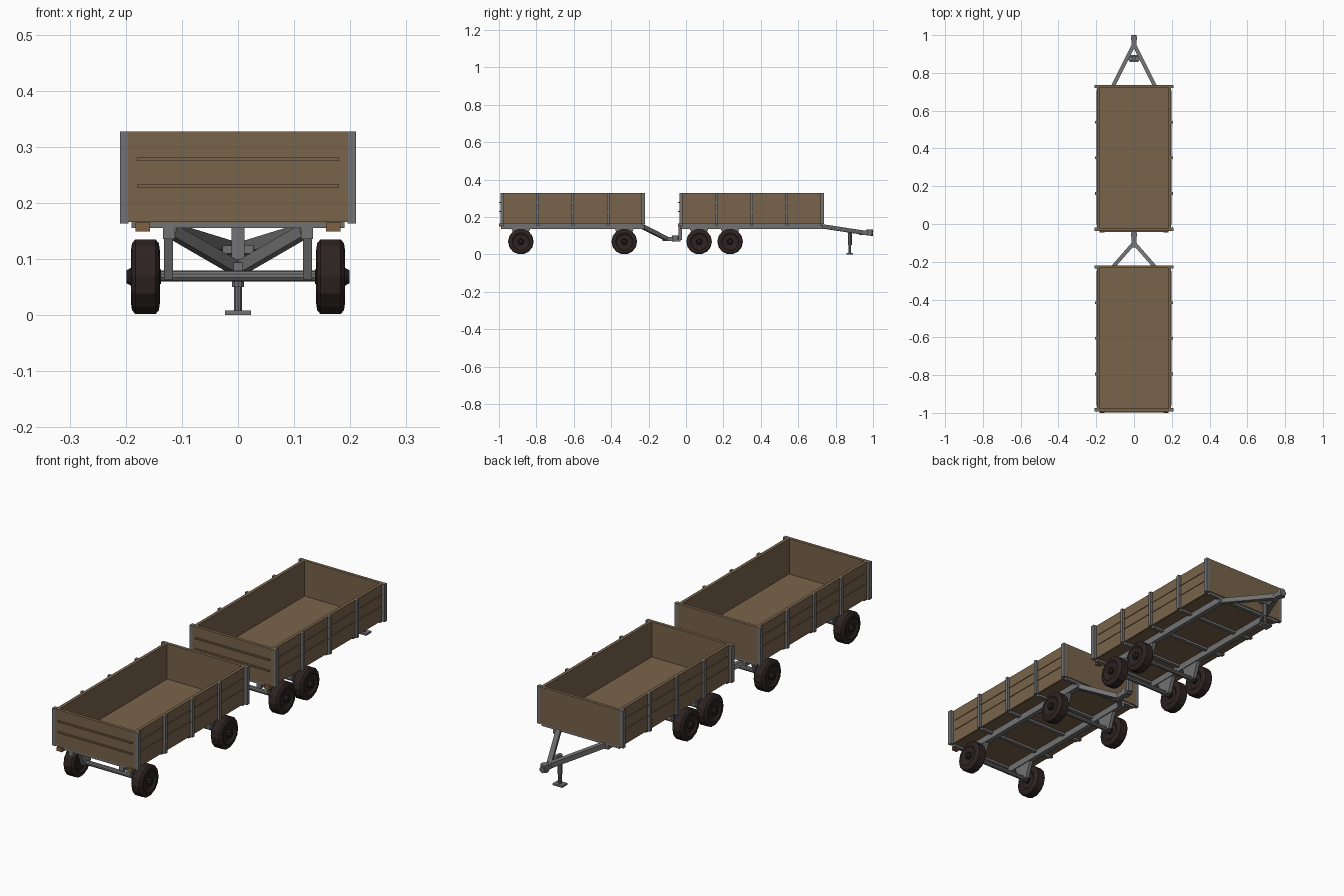
import bpy, bmesh, math
from mathutils import Vector

if "Cube" in bpy.data.objects:
    bpy.data.objects.remove(bpy.data.objects["Cube"])


def material(name, rgb):
    m = bpy.data.materials.new(name)
    m.diffuse_color = (*rgb, 1)
    m.use_nodes = True
    m.node_tree.nodes["Principled BSDF"].inputs["Base Color"].default_value = m.diffuse_color
    return m


WOOD = material("wood_brown", (0.19, 0.127, 0.07))
STEEL = material("steel_grey", (0.165, 0.168, 0.165))
TYRE = material("tyre_dark", (0.026, 0.017, 0.016))
HUB = material("hub_dark", (0.016, 0.012, 0.012))
LAMP = material("lamp_brown", (0.21, 0.12, 0.06))


def finish(bm, name, mat):
    bmesh.ops.recalc_face_normals(bm, faces=bm.faces)
    me = bpy.data.meshes.new(name)
    bm.to_mesh(me)
    bm.free()
    ob = bpy.data.objects.new(name, me)
    me.materials.append(mat)
    bpy.context.collection.objects.link(ob)
    return ob


def box(name, x, y, z, mat):
    """Box from (min, max) pairs."""
    bm = bmesh.new()
    bmesh.ops.create_cube(bm, size=1)
    for v in bm.verts:
        v.co = [a[0] if c < 0 else a[1] for a, c in zip((x, y, z), v.co)]
    return finish(bm, name, mat)


def rod(name, a, b, r, mat, sides=10):
    a, b = Vector(a), Vector(b)
    bm = bmesh.new()
    bmesh.ops.create_cone(bm, cap_ends=True, segments=sides, radius1=r, radius2=r, depth=(b - a).length)
    ob = finish(bm, name, mat)
    ob.location = (a + b) / 2
    ob.rotation_mode = 'QUATERNION'
    ob.rotation_quaternion = (b - a).to_track_quat('Z', 'Y')
    return ob


def beam(name, a, b, w, h, mat):
    """Rectangular bar between two points."""
    a, b = Vector(a), Vector(b)
    ob = box(name, (-w / 2, w / 2), (-h / 2, h / 2), (-(b - a).length / 2, (b - a).length / 2), mat)
    d = (b - a).normalized()
    side = d.cross(Vector((0, 0, 1))).normalized()
    up = side.cross(d)
    for v in ob.data.vertices:
        v.co = (a + b) / 2 + side * v.co.x + up * v.co.y + d * v.co.z
    ob.data.update()
    return finish_normals(ob)


def finish_normals(ob):
    bm = bmesh.new()
    bm.from_mesh(ob.data)
    bmesh.ops.recalc_face_normals(bm, faces=bm.faces)
    bm.to_mesh(ob.data)
    bm.free()
    return ob


def lathe(name, profile, centre, s, mat, sides=14):
    """Revolve (x, radius) points around the axle direction."""
    bm = bmesh.new()
    rings = []
    for x, r in profile:
        rings.append([bm.verts.new((s * x, centre[0] + r * math.sin(math.tau * (i + .5) / sides),
                                    centre[1] + r * math.cos(math.tau * (i + .5) / sides))) for i in range(sides)])
    for p, q in zip(rings, rings[1:]):
        for i in range(sides):
            j = (i + 1) % sides
            bm.faces.new((p[i], p[j], q[j], q[i]))
    bm.faces.new(rings[0])
    bm.faces.new(rings[-1])
    return finish(bm, name, mat)


def hanger(name, s, y, mat):
    """Tapered axle plate under the frame rail."""
    bm = bmesh.new()
    pts = [(y - .05, .138), (y + .05, .138), (y + .022, .064), (y - .022, .064)]
    f = bm.faces.new([bm.verts.new((s * .116, *p)) for p in pts])
    ext = bmesh.ops.extrude_face_region(bm, geom=[f])['geom']
    bmesh.ops.translate(bm, verts=[g for g in ext if isinstance(g, bmesh.types.BMVert)], vec=(s * .016, 0, 0))
    return finish(bm, name, mat)


def axle(tag, y):
    z = .0685
    rod(f"{tag}_axle", (-.15, y, .07), (.15, y, .07), .010, STEEL)
    for s in (-1, 1):
        side = "right" if s > 0 else "left"
        hanger(f"{tag}_hanger_{side}", s, y, STEEL)
        # tyre with bevelled shoulders and recessed rim
        lathe(f"{tag}_tyre_{side}", [(.146, .036), (.139, .046), (.141, .061), (.147, .0685), (.183, .0685),
                                     (.189, .061), (.191, .046), (.185, .038), (.183, .03)], (y, z), s, TYRE)
        lathe(f"{tag}_hub_{side}", [(.137, .014), (.192, .016), (.199, .012)], (y, z), s, HUB, 10)


def body(tag, y0):
    """Wagon box and frame; y0 is the tail end."""
    y1 = y0 + .773
    box(f"{tag}_floor", (-.19, .19), (y0 + .004, y1 - .004), (.165, .172), WOOD)
    box(f"{tag}_tail_board", (-.196, .196), (y0, y0 + .014), (.166, .327), WOOD)
    box(f"{tag}_head_board", (-.196, .196), (y1 - .014, y1), (.166, .327), WOOD)
    posts = [y0 + .009 + i * .1888 for i in range(5)]
    for s, side in ((-1, "left"), (1, "right")):
        xs = lambda a, b: tuple(sorted((s * a, s * b)))
        box(f"{tag}_side_board_{side}", xs(.182, .196), (y0 + .014, y1 - .014), (.166, .327), WOOD)
        for i, p in enumerate(posts):
            end = i in (0, 4)
            w = .009 if end else .007
            box(f"{tag}_post_{side}_{i}", xs(.195, .21 if end else .207), (p - w, p + w), (.163, .3275), STEEL)
        for z in (.230, .278):
            box(f"{tag}_side_strip_{side}", xs(.195, .199), (y0 + .03, y1 - .03), (z - .003, z + .003), WOOD)
        # frame rail and tail lamp
        box(f"{tag}_rail_{side}", xs(.112, .134), (y0 + .004, y1 - .004), (.136, .166), STEEL)
        box(f"{tag}_lamp_{side}", xs(.157, .183), (y0 - .008, y0 + .012), (.149, .165), LAMP)
    for z in (.230, .278):
        box(f"{tag}_tail_strip", (-.18, .18), (y0 - .007, y0 + .001), (z - .003, z + .003), WOOD)
    for i, dy in enumerate((.012, .20, .387, .575, .761)):
        box(f"{tag}_cross_beam_{i}", (-.19, .19), (y0 + dy - .008, y0 + dy + .008), (.155, .166), STEEL)


def drawbar(tag, start, tip, length):
    """A-shaped drawbar with coupler."""
    for s, side in ((-1, "left"), (1, "right")):
        beam(f"{tag}_drawbar_{side}", (s * .118, *start), (s * .004, *tip), .02, .022, STEEL)
    y, z = tip
    box(f"{tag}_coupler", (-.012, .012), (y - .02, y + length), (z - .012, z + .010), STEEL)
    rod(f"{tag}_coupler_head", (0, y + length - .012, z - .016), (0, y + length - .012, z + .016), .017, STEEL, 12)


# rear wagon: widely spaced axles
body("rear_wagon", -.992)
axle("rear_wagon_back", -.883)
axle("rear_wagon_front", -.33)
drawbar("rear_wagon", (-.235, .150), (-.105, .084), .06)

# front wagon: tandem axles near the tail
body("front_wagon", -.036)
axle("front_wagon_back", .07)
axle("front_wagon_front", .236)
drawbar("front_wagon", (.715, .152), (.945, .117), .050)
rod("coupler_tip", (0, .975, .115), (0, 1.0, .112), .014, STEEL)

# tow post hanging from the front wagon tail
box("tow_post", (-.012, .012), (-.040, -.022), (.078, .166), STEEL)
box("tow_tongue", (-.014, .014), (-.062, -.03), (.070, .080), STEEL)

# parking jack
box("jack_bracket", (-.028, .028), (.866, .886), (.110, .124), STEEL)
rod("jack_tube", (0, .876, .05), (0, .876, .135), .011, STEEL)
rod("jack_leg", (0, .876, .004), (0, .876, .06), .0075, STEEL)
box("jack_foot", (-.023, .023), (.858, .894), (0, .008), STEEL)
